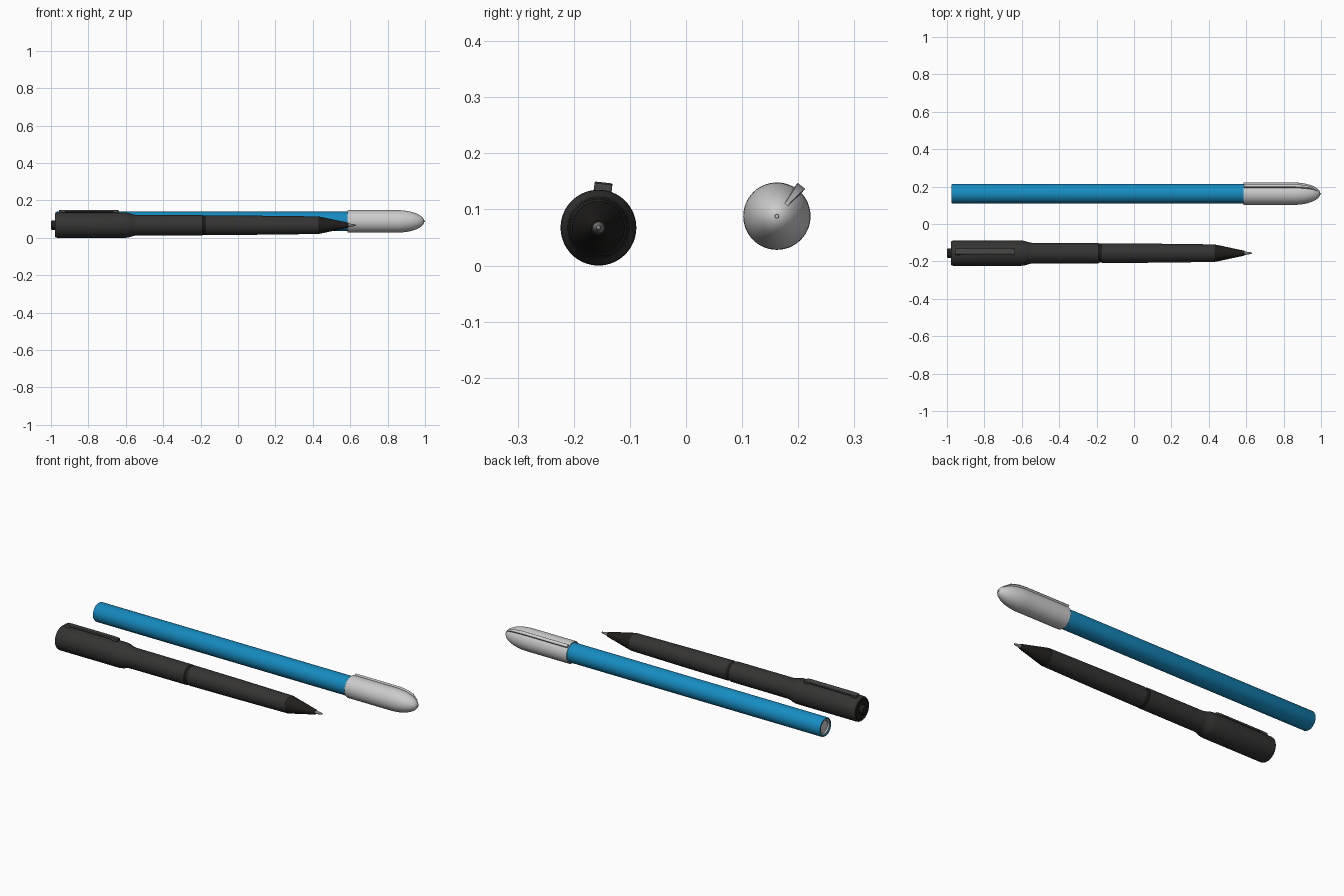
import bpy, bmesh, math
from mathutils import Matrix, Vector

if "Cube" in bpy.data.objects:
    bpy.data.objects.remove(bpy.data.objects["Cube"])

SEG = 64


def material(name, rgb):
    m = bpy.data.materials.new(name)
    m.diffuse_color = (*rgb, 1)
    m.use_nodes = True
    m.node_tree.nodes["Principled BSDF"].inputs["Base Color"].default_value = m.diffuse_color
    return m


def finish(name, bm, mat=None, angle=30):
    bmesh.ops.remove_doubles(bm, verts=bm.verts, dist=1e-5)
    bmesh.ops.recalc_face_normals(bm, faces=bm.faces)
    me = bpy.data.meshes.new(name)
    bm.to_mesh(me)
    bm.free()
    ob = bpy.data.objects.new(name, me)
    bpy.context.collection.objects.link(ob)
    if mat:
        me.materials.append(mat)
    bpy.ops.object.select_all(action='DESELECT')
    ob.select_set(True)
    bpy.context.view_layer.objects.active = ob
    bpy.ops.object.shade_smooth_by_angle(angle=math.radians(angle))
    return ob


def lathe(name, axis, profile, mat=None):
    """Spin an (x, radius) profile about a line parallel to x at axis (y, z)."""
    bm = bmesh.new()
    vs = [bm.verts.new((x, 0, r)) for x, r in profile]
    es = [bm.edges.new(p) for p in zip(vs, vs[1:])]
    bmesh.ops.spin(bm, geom=vs + es, cent=(0, 0, 0), axis=(1, 0, 0),
                   angle=2 * math.pi, steps=SEG)
    bmesh.ops.translate(bm, verts=bm.verts, vec=(0, *axis))
    return finish(name, bm, mat)


def clip(name, axis, tilt, sections, mat=None, bevel=0.002):
    """Loft (x, inner radius, outer radius, half width), leaned towards +y."""
    bm = bmesh.new()
    rings = [[bm.verts.new((x, s * w, r)) for s, r in
              ((-1, lo), (1, lo), (1, hi), (-1, hi))]
             for x, lo, hi, w in sections]
    for a, b in zip(rings, rings[1:]):
        for i in range(4):
            j = (i + 1) % 4
            bm.faces.new((a[i], a[j], b[j], b[i]))
    bm.faces.new(rings[0])
    bm.faces.new(rings[-1])
    mat4 = Matrix.Translation((0, *axis)) @ Matrix.Rotation(-math.radians(tilt), 4, 'X')
    bmesh.ops.transform(bm, matrix=mat4, verts=bm.verts)
    ob = finish(name, bm, mat)
    mod = ob.modifiers.new("Bevel", 'BEVEL')
    mod.width, mod.segments = bevel, 2
    return ob


black = material("black_plastic", (0.035, 0.034, 0.033))
dark = material("dark_plastic", (0.014, 0.013, 0.012))
clip_grey = material("clip_grey", (0.06, 0.06, 0.058))
metal = material("metal", (0.22, 0.22, 0.22))
blue = material("blue_plastic", (0.008, 0.26, 0.53))

# Black pen: barrel, grip ring, cone and writing point
A = (-0.156, 0.0675)
lathe("black_rear_barrel", A, [(-0.62, 0), (-0.62, 0.055), (-0.19, 0.054), (-0.187, 0.051), (-0.187, 0)], black)
lathe("black_groove_ring", A, [(-0.19, 0), (-0.19, 0.051), (-0.17, 0.051), (-0.17, 0)], dark)
lathe("black_front_barrel", A, [(-0.173, 0), (-0.173, 0.05), (-0.168, 0.053), (0.1, 0.051),
                                (0.43, 0.047), (0.43, 0)], black)
lathe("black_cone", A, [(0.43, 0), (0.43, 0.0465), (0.445, 0.044), (0.59, 0.013), (0.592, 0)], dark)
lathe("black_writing_point", A, [(0.585, 0), (0.585, 0.011), (0.595, 0.009), (0.628, 0.004), (0.632, 0)], metal)

# Black pen: wide cap with blended shoulder, end disc and button
lathe("black_cap", A, [(-0.972, 0), (-0.972, 0.056), (-0.979, 0.058), (-0.979, 0.062), (-0.974, 0.066),
                       (-0.966, 0.0675), (-0.605, 0.0675), (-0.592, 0.0665), (-0.578, 0.0635),
                       (-0.563, 0.0585), (-0.552, 0.056), (-0.54, 0.055), (-0.54, 0)], black)
lathe("black_end_disc", A, [(-0.96, 0), (-0.96, 0.055), (-0.975, 0.055), (-0.978, 0.052), (-0.978, 0)], dark)
lathe("black_button", A, [(-0.97, 0), (-0.97, 0.025), (-0.994, 0.025), (-0.999, 0.022), (-1.0, 0.015), (-1.0, 0)], dark)

# Black pen: clip strip with its root at the cap end and a foot at the tip
clip("black_clip", A, 6.5, [(-0.958, 0.06, 0.079, 0.016), (-0.93, 0.06, 0.081, 0.016),
                            (-0.925, 0.071, 0.081, 0.016), (-0.67, 0.071, 0.081, 0.016),
                            (-0.66, 0.065, 0.081, 0.016), (-0.635, 0.065, 0.078, 0.016)], clip_grey)

# Blue pen: hollow-ended tube with a recessed plug
B = (0.162, 0.088)
lathe("blue_tube", B, [(-0.955, 0.043), (-0.973, 0.043), (-0.976, 0.046), (-0.976, 0.049), (-0.97, 0.052),
                       (0.61, 0.052), (0.61, 0)], blue)
lathe("tube_end_plug", B, [(-0.95, 0), (-0.95, 0.043), (-0.972, 0.043), (-0.972, 0.036),
                           (-0.964, 0.034), (-0.964, 0)])

# Blue pen: bullet cap with open rim and small nose nub
NOSE, LEN, R = 0.85, 0.146, 0.06


def cap_radius(x):
    return R * math.sqrt(max(0, 1 - (max(0, x - NOSE) / LEN) ** 2))


nose = [(NOSE + LEN * math.sin(t), R * math.cos(t))
        for t in (math.pi / 2 * i / 16 for i in range(16))]
lathe("grey_cap", B, [(0.6, 0.051), (0.586, 0.053), (0.585, 0.058), (0.588, 0.06)] + nose + [(NOSE + LEN, 0)])
lathe("cap_nose_nub", B, [(0.985, 0), (0.985, 0.004), (0.999, 0.004), (1.0, 0.003), (1.0, 0)])

# Blue pen: fin-shaped clip following the bullet down to the nose
xs = [0.588, 0.7, 0.82, 0.86, 0.89, 0.92, 0.945, 0.965, 0.98]
clip("grey_cap_clip", B, 39,
     [(x, cap_radius(x) - 0.012, cap_radius(x) + (0.0095 if x < 0.95 else 0.004),
       0.0085 if x < 0.9 else 0.0085 - (x - 0.9) * 0.06) for x in xs], bevel=0.001)
